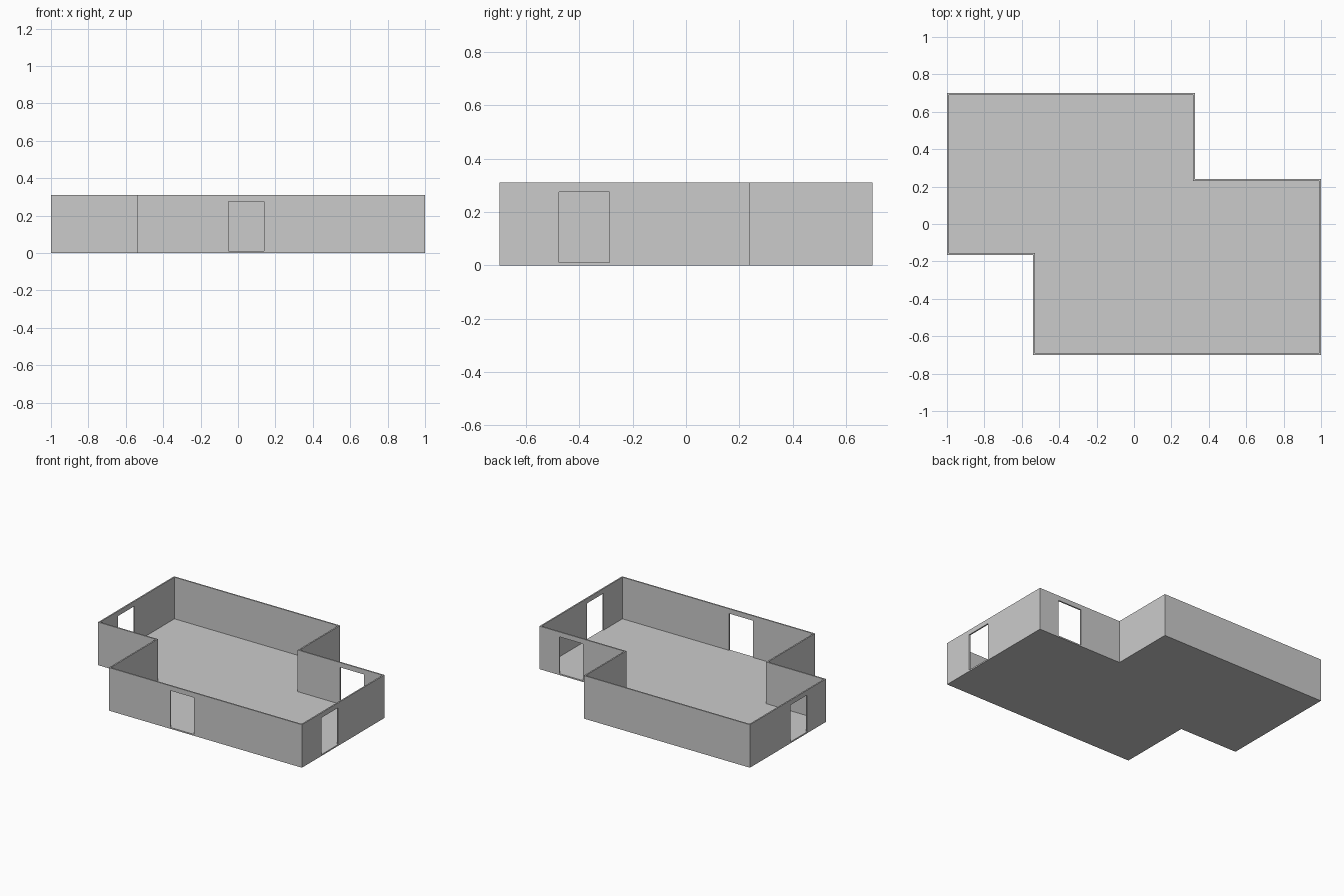
import bpy, bmesh

if "Cube" in bpy.data.objects:
    bpy.data.objects.remove(bpy.data.objects["Cube"])

T, H, SLAB, DOOR_TOP = 0.01, 0.31, 0.01, 0.275

# Floor plan, counter-clockwise
PLAN = [(-1, -0.165), (-0.54, -0.165), (-0.54, -0.7), (1, -0.7),
        (1, 0.24), (0.325, 0.24), (0.325, 0.7), (-1, 0.7)]


def inset(plan, d):
    """Move each corner of an axis-aligned plan inwards by d."""
    sign = lambda v: (v > 0) - (v < 0)
    out = []
    for i, (x, y) in enumerate(plan):
        px, py = plan[i - 1]
        nx, ny = plan[(i + 1) % len(plan)]
        dx = -sign(y - py) - sign(ny - y)
        dy = sign(x - px) + sign(nx - x)
        out.append((x + d * dx, y + d * dy))
    return out


def make_object(name, bm):
    bmesh.ops.recalc_face_normals(bm, faces=bm.faces)
    mesh = bpy.data.meshes.new(name)
    bm.to_mesh(mesh)
    bm.free()
    ob = bpy.data.objects.new(name, mesh)
    bpy.context.collection.objects.link(ob)
    return ob


def extrude_up(bm, faces, height):
    geom = bmesh.ops.extrude_face_region(bm, geom=faces)["geom"]
    verts = [g for g in geom if isinstance(g, bmesh.types.BMVert)]
    bmesh.ops.translate(bm, verts=verts, vec=(0, 0, height))


# Floor slab
bm = bmesh.new()
face = bm.faces.new([bm.verts.new((x, y, 0)) for x, y in PLAN])
extrude_up(bm, [face], SLAB)
make_object("floor", bm)

# Wall ring standing on the slab
bm = bmesh.new()
outer = [bm.verts.new((x, y, SLAB)) for x, y in PLAN]
inner = [bm.verts.new((x, y, SLAB)) for x, y in inset(PLAN, T)]
n = len(PLAN)
ring = [bm.faces.new((outer[i], outer[(i + 1) % n], inner[(i + 1) % n], inner[i]))
        for i in range(n)]
extrude_up(bm, ring, H - SLAB)
walls = make_object("walls", bm)

# Doorways: centre x, centre y, size x, size y
DOORS = {"front": (0.045, -0.695, 0.19, 0.1), "right": (0.995, -0.382, 0.1, 0.19),
         "back": (0.747, 0.235, 0.19, 0.1), "left": (-0.995, 0.143, 0.1, 0.19)}
for side, (x, y, sx, sy) in DOORS.items():
    bm = bmesh.new()
    bmesh.ops.create_cube(bm, size=1)
    bmesh.ops.scale(bm, verts=bm.verts, vec=(sx, sy, DOOR_TOP + 0.1))
    bmesh.ops.translate(bm, verts=bm.verts, vec=(x, y, (DOOR_TOP - 0.1) / 2))
    cutter = make_object(side + "_doorway_cutter", bm)
    cutter.hide_render = True
    cutter.display_type = 'WIRE'
    mod = walls.modifiers.new(side + "_doorway", 'BOOLEAN')
    mod.operation, mod.solver, mod.object = 'DIFFERENCE', 'EXACT', cutter
